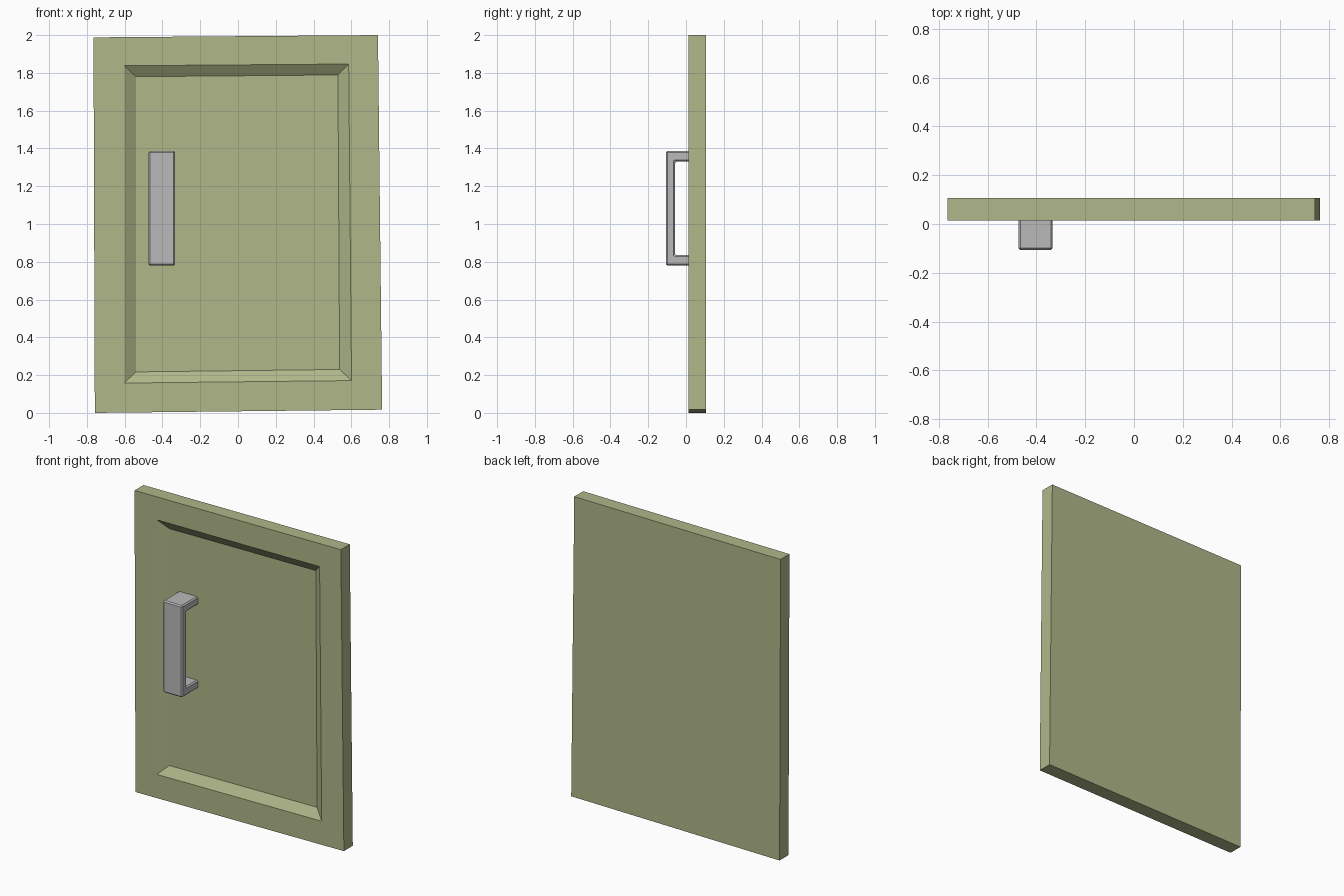
import bpy, bmesh

if "Cube" in bpy.data.objects:
    bpy.data.objects.remove(bpy.data.objects["Cube"])

def material(name, rgb):
    m = bpy.data.materials.new(name)
    m.diffuse_color = (*rgb, 1)
    m.use_nodes = True
    m.node_tree.nodes["Principled BSDF"].inputs["Base Color"].default_value = m.diffuse_color
    return m

def add_object(name, bm, mat):
    bmesh.ops.recalc_face_normals(bm, faces=bm.faces[:])
    me = bpy.data.meshes.new(name)
    bm.to_mesh(me)
    bm.free()
    ob = bpy.data.objects.new(name, me)
    bpy.context.collection.objects.link(ob)
    me.materials.append(mat)
    return ob

olive = material("olive paint", (0.43, 0.475, 0.25))
grey = material("grey metal", (0.49, 0.49, 0.50))

FRONT, BACK, FLOOR = 0.014, 0.107, 0.056

# Door panel: slightly crooked slab with a bevelled recess in the front
outline = [(-0.758, 0.0), (0.763, 0.017), (0.741, 2.0), (-0.765, 1.988)]
recess = [(-0.602, 0.158), (0.601, 0.171), (0.586, 1.847), (-0.602, 1.838)]
floor = [(-0.541, 0.217), (0.538, 0.230), (0.529, 1.789), (-0.541, 1.780)]
bm = bmesh.new()
rings = [[bm.verts.new((x, y, z)) for x, z in pts] for pts, y in
         ((outline, BACK), (outline, FRONT), (recess, FRONT), (floor, FLOOR))]
for a, b in zip(rings, rings[1:]):
    for i in range(4):
        j = (i + 1) % 4
        bm.faces.new((a[i], a[j], b[j], b[i]))
bm.faces.new(rings[0])
bm.faces.new(rings[-1])
add_object("door_panel", bm, olive)

# Handle: C-shaped side profile extruded across x, with small chamfers
profile = [(FLOOR + 0.001, 0.78), (-0.107, 0.78), (-0.107, 1.386), (FLOOR + 0.001, 1.386),
           (FLOOR + 0.001, 1.331), (-0.058, 1.331), (-0.058, 0.835), (FLOOR + 0.001, 0.835)]
bm = bmesh.new()
face = bm.faces.new([bm.verts.new((-0.474, y, z)) for y, z in profile])
ext = bmesh.ops.extrude_face_region(bm, geom=[face])
bmesh.ops.translate(bm, vec=(0.141, 0, 0),
                    verts=[g for g in ext["geom"] if isinstance(g, bmesh.types.BMVert)])
# keep the closed body and chamfer everything except the hidden leg ends
bmesh.ops.recalc_face_normals(bm, faces=bm.faces[:])
edges = [e for e in bm.edges if not all(v.co.y > FLOOR for v in e.verts)]
bmesh.ops.bevel(bm, geom=edges, offset=0.008, segments=1, affect='EDGES')
add_object("door_handle", bm, grey)
